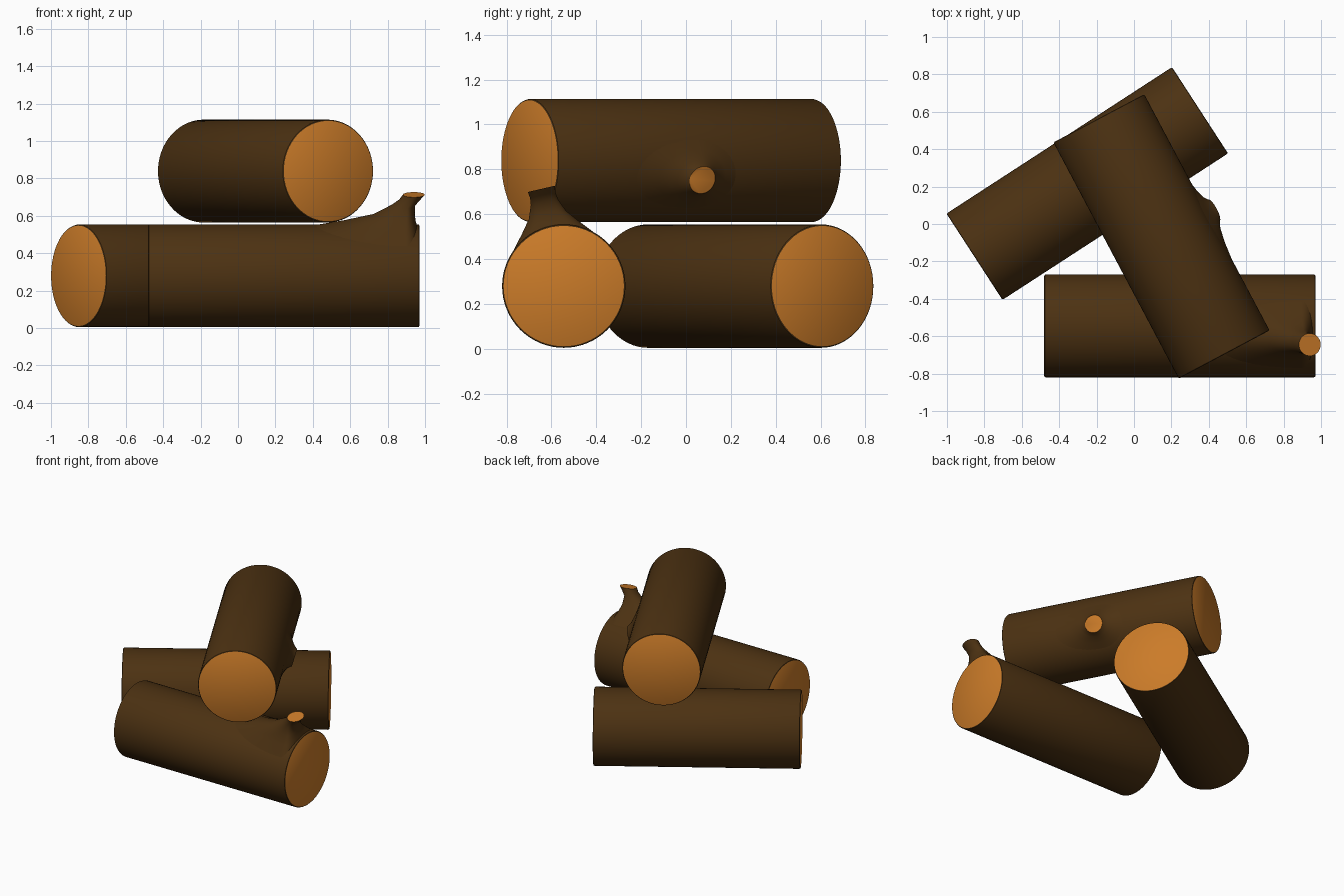
import bpy, bmesh, math
from mathutils import Vector

R = 0.275      # log radius
SIDES = 64

cube = bpy.data.objects.get("Cube")
if cube:
    bpy.data.objects.remove(cube, do_unlink=True)


def material(name, color):
    m = bpy.data.materials.new(name)
    m.use_nodes = True
    m.diffuse_color = color
    m.node_tree.nodes["Principled BSDF"].inputs["Base Color"].default_value = color
    return m


BARK = material("dark_bark", (0.072, 0.031, 0.006, 1))
WOOD = material("cut_wood", (0.6, 0.2, 0.022, 1))


def loft(name, rings, cap_start=True):
    """Skin closed rings of points in bark; close the ends with cut wood."""
    bm = bmesh.new()
    loops = [[bm.verts.new(p) for p in ring] for ring in rings]
    for a, b in zip(loops, loops[1:]):
        for i in range(len(a)):
            j = (i + 1) % len(a)
            bm.faces.new((a[i], a[j], b[j], b[i]))
    caps = [loops[0], loops[-1]] if cap_start else [loops[-1]]
    for cap in caps:
        bm.faces.new(cap).material_index = 1
    bmesh.ops.recalc_face_normals(bm, faces=bm.faces)
    mesh = bpy.data.meshes.new(name)
    bm.to_mesh(mesh)
    bm.free()
    mesh.materials.append(BARK)
    mesh.materials.append(WOOD)
    obj = bpy.data.objects.new(name, mesh)
    bpy.context.collection.objects.link(obj)
    bpy.ops.object.select_all(action='DESELECT')
    obj.select_set(True)
    bpy.context.view_layer.objects.active = obj
    bpy.ops.object.shade_smooth_by_angle(angle=math.radians(40))
    return obj


def frame(start, end, tilt):
    """Centre, axis, sideways and outward directions of a log at a roll angle."""
    s, e = Vector(start), Vector(end)
    d = (e - s).normalized()
    side = Vector((d.y, -d.x, 0))
    t = math.radians(tilt)
    w = Vector((0, 0, 1)) * math.cos(t) + side * math.sin(t)
    return (s + e) / 2, d, d.cross(w), w


ANGLES = [2 * math.pi * i / SIDES for i in range(SIDES)]


def log(name, start, end):
    c, d, v, w = frame(start, end, 0)
    half = (Vector(end) - Vector(start)).length / 2
    # slightly rounded rims
    rim = [(half, 0.007), (half - 0.003, 0.002), (half - 0.009, 0)]
    profile = [(-u, inset) for u, inset in rim] + [(u, i) for u, i in reversed(rim)]
    loft(name, [[c + d * u + (v * math.cos(a) + w * math.sin(a)) * (R - inset)
                 for a in ANGLES] for u, inset in profile])


def branch(name, start, end, tilt, rings):
    """Stub flaring out of the bark.
    Ring: centre along log, reach back, reach forward, half width, height, flatness."""
    c, d, v, w = frame(start, end, tilt)
    loops = []
    for u0, back, fore, width, height, flat in rings:
        loop = []
        for a in ANGLES:
            u = u0 + math.cos(a) * (fore if math.cos(a) > 0 else back)
            s = width * math.sin(a)
            drop = (R - math.sqrt(R * R - s * s)) * (1 - flat)
            loop.append(c + d * u + v * s + w * (R + height - drop))
        loops.append(loop)
    loft(name, loops, cap_start=False)


# Logs: two on the ground, one resting across them
front = ((-0.48, -0.545, 0.279), (0.97, -0.545, 0.279))
rear = ((-0.853, -0.175, 0.279), (0.353, 0.608, 0.279))
top = ((-0.188, 0.565, 0.839), (0.482, -0.698, 0.839))
log("front_log", *front)
log("rear_log", *rear)
log("top_log", *top)

# Tall stub at the end of the front log
branch("front_log_branch", *front, 13, [
    (0.65, 0.50, 0.062, 0.20, -0.004, 0),
    (0.65, 0.34, 0.055, 0.13, 0.024, 0.05),
    (0.655, 0.18, 0.045, 0.085, 0.060, 0.3),
    (0.66, 0.085, 0.042, 0.062, 0.112, 0.7),
    (0.68, 0.063, 0.048, 0.058, 0.142, 0.9),
    (0.695, 0.058, 0.058, 0.062, 0.170, 1)])

# Short stub on the side of the top log
branch("top_log_branch", *top, -105.5, [
    (0, 0.20, 0.34, 0.18, -0.003, 0),
    (0, 0.13, 0.21, 0.12, 0.010, 0.05),
    (0, 0.085, 0.12, 0.085, 0.026, 0.3),
    (0.005, 0.068, 0.078, 0.068, 0.042, 0.8),
    (0.007, 0.063, 0.066, 0.063, 0.050, 1)])
